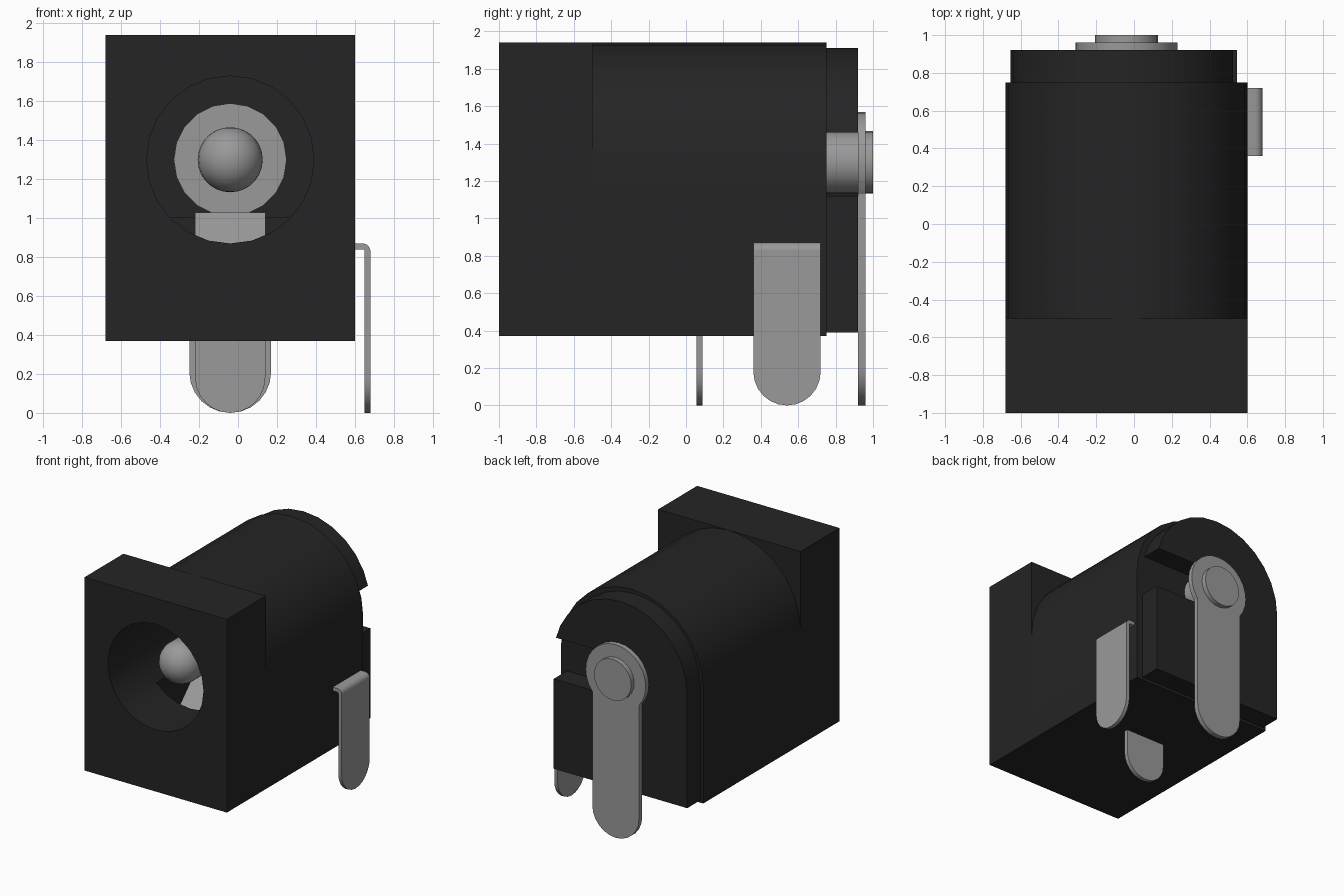
import bpy, bmesh, math
from mathutils import Vector

cube = bpy.data.objects.get("Cube")
if cube:
    bpy.data.objects.remove(cube, do_unlink=True)

CX, CZ = -0.04, 1.30          # axis of the socket


def material(name, value, rough):
    m = bpy.data.materials.new(name)
    m.use_nodes = True
    m.diffuse_color = (value, value, value, 1)
    node = next(n for n in m.node_tree.nodes if n.type == 'BSDF_PRINCIPLED')
    node.inputs["Base Color"].default_value = (value, value, value, 1)
    node.inputs["Roughness"].default_value = rough
    return m


PLASTIC = material("black plastic", 0.018, 0.6)
METAL = material("grey metal", 0.32, 0.4)


def arc(u, v, r, start, end, n):
    """Points on an arc, angles in degrees."""
    return [(u + r * math.cos(math.radians(start + (end - start) * i / n)),
             v + r * math.sin(math.radians(start + (end - start) * i / n)))
            for i in range(n + 1)]


def circle(u, v, r, n=24):
    return arc(u, v, r, 0, 360, n)[:-1]


def box(u0, u1, v0, v1):
    return [(u0, v0), (u1, v0), (u1, v1), (u0, v1)]


def prism(bm, profile, a, b, axis='y'):
    """Extrude a profile: (x, z) along y, or (y, z) along x."""
    def place(u, v, t):
        return Vector((u, t, v)) if axis == 'y' else Vector((t, u, v))
    part = bmesh.new()
    face = part.faces.new([part.verts.new(place(u, v, a)) for u, v in profile])
    out = bmesh.ops.extrude_face_region(part, geom=[face])
    verts = [g for g in out['geom'] if isinstance(g, bmesh.types.BMVert)]
    bmesh.ops.translate(part, verts=verts, vec=place(0, 0, b - a))
    bmesh.ops.recalc_face_normals(part, faces=part.faces)
    tmp = bpy.data.meshes.new("tmp")
    part.to_mesh(tmp)
    part.free()
    bm.from_mesh(tmp)
    bpy.data.meshes.remove(tmp)


def make(name, mat, *prisms, ball=None):
    bm = bmesh.new()
    for p in prisms:
        prism(bm, *p)
    if ball:
        ret = bmesh.ops.create_uvsphere(bm, u_segments=24, v_segments=14, radius=ball[1])
        bmesh.ops.translate(bm, verts=ret['verts'], vec=ball[0])
    mesh = bpy.data.meshes.new(name)
    bm.to_mesh(mesh)
    bm.free()
    mesh.materials.append(mat)
    ob = bpy.data.objects.new(name, mesh)
    bpy.context.collection.objects.link(ob)
    return ob


def cut(ob, *cutters):
    for c in cutters:
        c.hide_render = True
        mod = ob.modifiers.new("cut", 'BOOLEAN')
        mod.operation, mod.solver, mod.object = 'DIFFERENCE', 'EXACT', c
    bpy.context.view_layer.update()
    graph = bpy.context.evaluated_depsgraph_get()
    mesh = bpy.data.meshes.new_from_object(ob.evaluated_get(graph))
    ob.modifiers.clear()
    ob.data = mesh


def arch(cx, cz, r, bottom):
    return [(cx - r, bottom), (cx + r, bottom)] + arc(cx, cz, r, 0, 180, 14)


# Housing: square front flange, arched barrel and stepped rear plate
flange = make("front_flange", PLASTIC, (box(-0.68, 0.60, 0.37, 1.94), -1.0, -0.5))
barrel = make("barrel_housing", PLASTIC, (arch(CX, CZ, 0.64, 0.37), -0.5, 0.75))
plate = make("rear_plate", PLASTIC, (arch(-0.055, 1.31, 0.60, 0.39), 0.75, 0.92))

# Socket bore, contact chamber under it, and side slot for the pin
bore = make("bore_cutter", PLASTIC, (circle(CX, CZ, 0.43), -1.2, 0.05))
chamber = make("chamber_cutter", PLASTIC, (box(-0.36, 0.28, 0.55, 1.0), -0.55, 0.15))
slot = make("slot_cutter", PLASTIC,
            ([(0.8, 1.12), (0.8, 1.46)] + arc(CX, 1.29, 0.17, 90, 270, 10), 0.7, 1.0))
cut(flange, bore, chamber)
cut(barrel, bore, chamber)
cut(plate, slot)
for c in (bore, chamber, slot):
    bpy.data.objects.remove(c, do_unlink=True)

# Centre pin with round tip, running back to the rivet
pin = make("centre_pin", METAL, (circle(CX, CZ, 0.167), -0.67, 1.0),
           ball=((CX, -0.67, CZ), 0.167))
collar = make("pin_collar", METAL, (circle(CX, CZ, 0.29, 20), 0.03, 0.06))

# Rear terminal: round head joined to a long tab in one outline
join = math.degrees(math.acos(0.21 / 0.27))
rear = make("rear_terminal", METAL,
            (arc(CX, CZ, 0.27, -join, 180 + join, 20)
             + arc(CX, 0.21, 0.21, 180, 360, 12), 0.92, 0.96))

# Side terminal: rounded tab with a bent top
side = make("side_terminal", METAL,
            ([(0.72, 0.83), (0.36, 0.83)] + arc(0.54, 0.18, 0.18, 180, 360, 12),
             0.65, 0.68, 'x'),
            ([(0.58, 0.84), (0.58, 0.87)] + arc(0.64, 0.83, 0.04, 90, 0, 5)
             + arc(0.64, 0.83, 0.01, 0, 90, 3), 0.36, 0.72))

# Bottom terminal: rounded tab and the leaf spring inside the socket
bottom = make("bottom_terminal", METAL,
              ([(0.14, 0.92), (-0.22, 0.92)] + arc(CX, 0.18, 0.18, 180, 360, 12),
               0.055, 0.088))
leaf = make("contact_leaf", METAL,
            ([(-0.46, 0.78), (-0.21, 1.03), (-0.17, 1.03), (0.088, 0.92),
              (0.055, 0.90), (-0.19, 1.0), (-0.44, 0.76)], -0.22, 0.14, 'x'))

# Smooth the curved faces and keep the edges sharp
bpy.ops.object.select_all(action='DESELECT')
for ob in (flange, barrel, plate, pin, collar, rear, side, bottom, leaf):
    ob.select_set(True)
    bpy.context.view_layer.objects.active = ob
bpy.ops.object.shade_smooth_by_angle(angle=math.radians(30))
